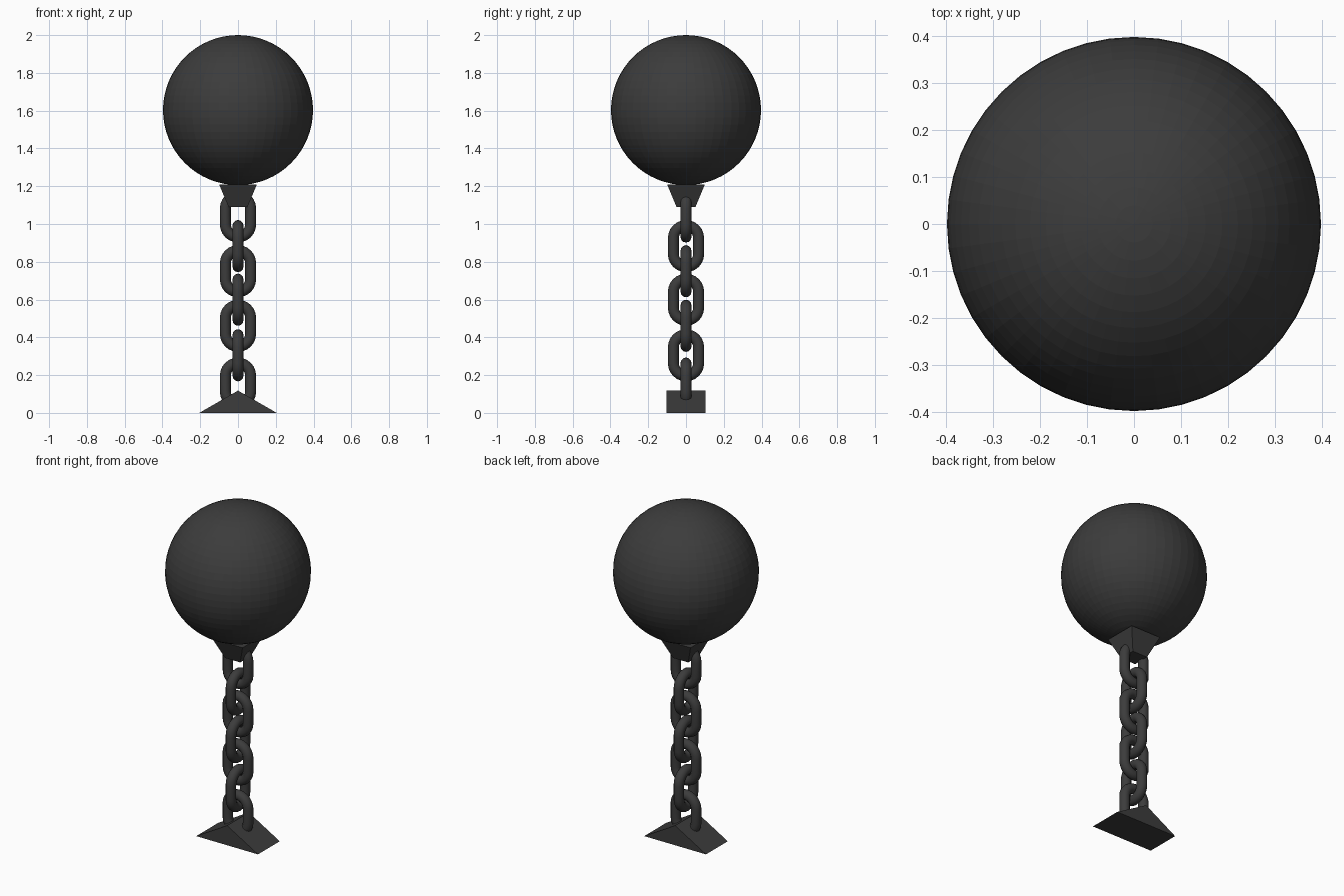
import bpy, bmesh, math
from mathutils import Vector

if "Cube" in bpy.data.objects:
    bpy.data.objects.remove(bpy.data.objects["Cube"])

iron = bpy.data.materials.new("dark_iron")
iron.diffuse_color = (0.045, 0.045, 0.045, 1)
iron.use_nodes = True
iron.node_tree.nodes["Principled BSDF"].inputs["Base Color"].default_value = iron.diffuse_color


def make_object(name, bm):
    bmesh.ops.recalc_face_normals(bm, faces=bm.faces)
    mesh = bpy.data.meshes.new(name)
    bm.to_mesh(mesh)
    bm.free()
    mesh.materials.append(iron)
    obj = bpy.data.objects.new(name, mesh)
    bpy.context.collection.objects.link(obj)
    return obj


def loft(name, rings, closed=False):
    """Skin equal-sized rings of points, capping the ends unless closed."""
    bm = bmesh.new()
    vs = [[bm.verts.new(p) for p in ring] for ring in rings]
    n = len(vs[0])
    for i in range(len(vs) if closed else len(vs) - 1):
        a, b = vs[i], vs[(i + 1) % len(vs)]
        for j in range(n):
            k = (j + 1) % n
            bm.faces.new((a[j], a[k], b[k], b[j]))
    if not closed:
        bm.faces.new(vs[0])
        bm.faces.new(vs[-1])
    return make_object(name, bm)


def chain_link(name, z, along_y, wire=0.029, bend=0.067, half=0.042, arc=12, sides=12):
    """Round wire swept round an upright stadium path."""
    rings = []
    for end in (1, -1):
        for i in range(arc + 1):
            a = math.pi * i / arc + (0 if end == 1 else math.pi)
            out = Vector((math.cos(a), 0, math.sin(a)))
            c = out * bend + Vector((0, 0, end * half))
            ring = []
            for j in range(sides):
                t = 2 * math.pi * j / sides
                ring.append(c + out * wire * math.cos(t) + Vector((0, wire * math.sin(t), 0)))
            rings.append(ring)
    obj = loft(name, rings, closed=True)
    obj.location.z = z
    if along_y:
        obj.rotation_euler.z = math.pi / 2
    bpy.context.view_layer.objects.active = obj
    obj.select_set(True)
    bpy.ops.object.shade_smooth_by_angle(angle=math.radians(40))
    obj.select_set(False)


def square(h, z):
    return [(-h, -h, z), (h, -h, z), (h, h, z), (-h, h, z)]


# Heavy ball
bm = bmesh.new()
bmesh.ops.create_uvsphere(bm, u_segments=48, v_segments=32, radius=0.397)
ball = make_object("ball", bm)
ball.location.z = 1.603

# Tapered socket under the ball
loft("ball_socket", [square(0.05, 1.09), square(0.1, 1.21)])

# Chain, alternating link directions
for i, z in enumerate((0.155, 0.305, 0.461, 0.599, 0.75, 0.883, 1.04)):
    chain_link(f"chain_link_{i + 1}", z, i % 2 == 1)

# Triangular anchor wedge
loft("anchor_wedge", [[(-0.205, y, 0), (0.205, y, 0), (0, y, 0.118)] for y in (-0.103, 0.103)])
